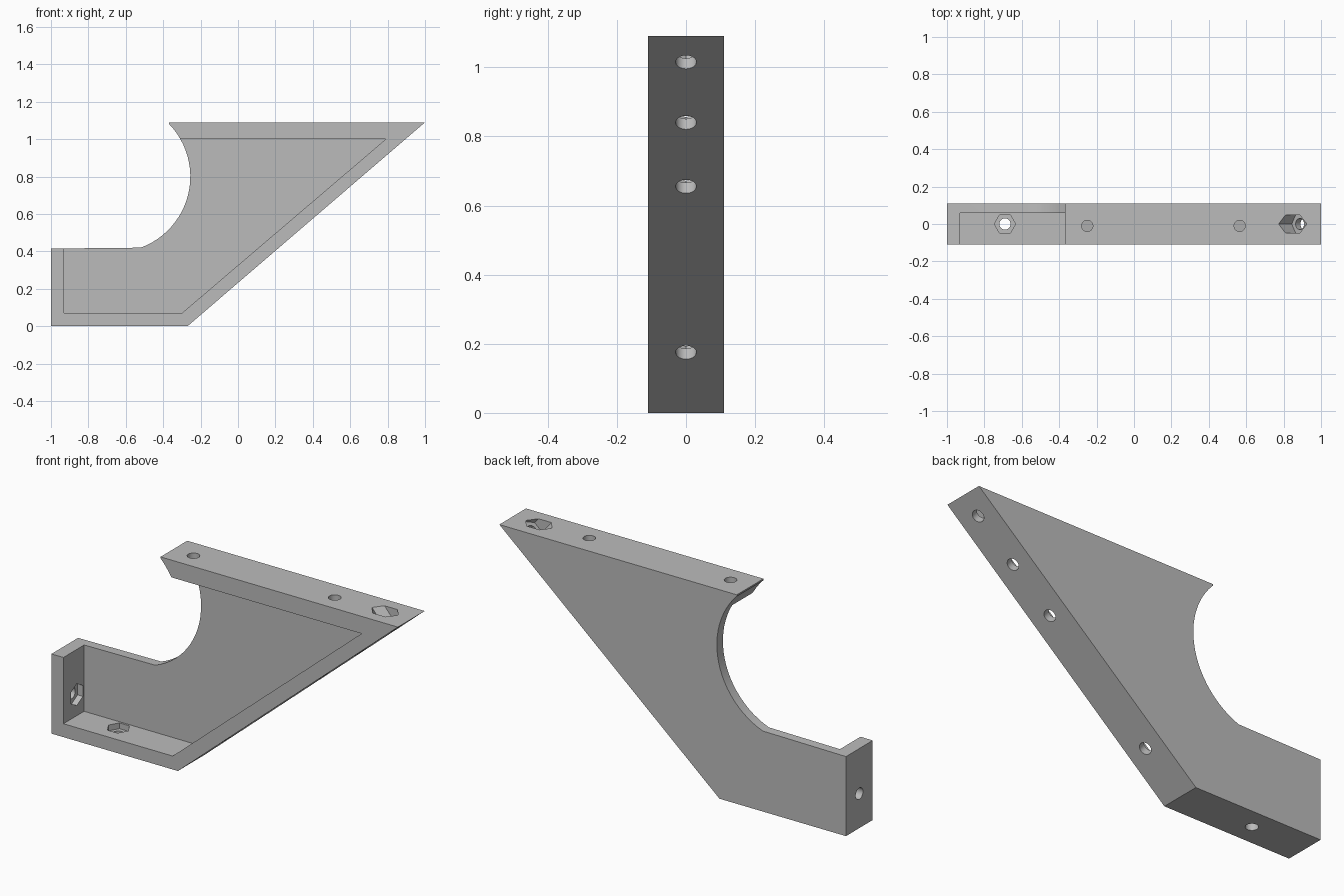
import bpy, math
from mathutils import Vector

cube = bpy.data.objects.get("Cube")
if cube:
    bpy.data.objects.remove(cube, do_unlink=True)

grey = bpy.data.materials.new("plain grey")
grey.use_nodes = True
colour = (0.5, 0.5, 0.5, 1)
grey.diffuse_color = colour
grey.node_tree.nodes["Principled BSDF"].inputs["Base Color"].default_value = colour

HALF = 0.11       # half depth of the bracket
HOLE_R = 0.03     # screw hole radius
NUT_R = 0.057     # corner radius of the nut recess
NUT_FLOOR = 0.04  # material left under each nut


def prism(name, profile, y0, y1):
    """Extrude an x-z profile from y0 to y1."""
    n = len(profile)
    verts = [(x, y, z) for y in (y0, y1) for x, z in profile]
    faces = [tuple(range(n)), tuple(reversed(range(n, 2 * n)))]
    faces += [(i, i + n, (i + 1) % n + n, (i + 1) % n) for i in range(n)]
    mesh = bpy.data.meshes.new(name)
    mesh.from_pydata(verts, [], faces)
    mesh.materials.append(grey)
    obj = bpy.data.objects.new(name, mesh)
    bpy.context.collection.objects.link(obj)
    return obj


def bore(name, start, direction, near, far, radius, sides):
    """Straight cutter along a direction, with corners in the x-z plane."""
    axis = Vector(direction).normalized()
    side = axis.cross(Vector((0, 1, 0)))
    ring = [2 * math.pi * i / sides for i in range(sides)]
    obj = prism(name, [(radius * math.cos(a), radius * math.sin(a)) for a in ring], near, far)
    for v in obj.data.vertices:
        u, d, w = v.co
        v.co = Vector(start) + axis * d + side * u + Vector((0, w, 0))
    return obj


def cut(target, cutter):
    """Subtract a cutter and remove it."""
    cutter.hide_render = True
    # Make normals point outward before the subtraction
    for obj in (target, cutter):
        bpy.ops.object.select_all(action="DESELECT")
        bpy.context.view_layer.objects.active = obj
        obj.select_set(True)
        bpy.ops.object.mode_set(mode="EDIT")
        bpy.ops.mesh.select_all(action="SELECT")
        bpy.ops.mesh.normals_make_consistent(inside=False)
        bpy.ops.object.mode_set(mode="OBJECT")
    bpy.context.view_layer.objects.active = target
    mod = target.modifiers.new("cut", "BOOLEAN")
    mod.operation, mod.solver, mod.object = "DIFFERENCE", "EXACT", cutter
    bpy.ops.object.modifier_apply(modifier=mod.name)
    bpy.data.objects.remove(cutter, do_unlink=True)


# Outer bracket body with the concave arc
cx, cz, r = -0.66, 0.80, 0.405
a0, a1 = math.acos(0.29 / r), -math.acos(0.14 / r)
steps = 24
arc = [(cx + r * math.cos(a0 + (a1 - a0) * i / steps),
        cz + r * math.sin(a0 + (a1 - a0) * i / steps)) for i in range(steps + 1)]
outline = [(-1, 0), (-0.27, 0), (1, 1.09), (-0.37, 1.09)] + arc + [(-1, 0.415)]
bracket = prism("bracket", outline, -HALF, HALF)

# Front pocket, leaving the back wall and flanges
cut(bracket, prism("pocket_cutter",
                   [(-0.93, 0.07), (-0.30, 0.07), (0.79, 1.0), (-0.93, 1.0)], -0.3, 0.06))

# Screw holes with hexagonal nut recesses: start, inward direction, recess end
inward = (-1.09, 0, 1.27)
nut_holes = [((-0.69, 0, 0), (0, 0, 1), 0.12), ((-1, 0, 0.18), (1, 0, 0), 0.12)]
for z, end in ((0.175, 0.12), (0.655, 0.12), (0.84, 0.12), (1.015, 0.25)):
    nut_holes.append(((-0.27 + z * 1.27 / 1.09, 0, z), inward, end))
for start, direction, end in nut_holes:
    cut(bracket, bore("hole_cutter", start, direction, -0.1, end, HOLE_R, 32))
    cut(bracket, bore("nut_cutter", start, direction, NUT_FLOOR, end + 0.01, NUT_R, 6))

# Plain holes through the top flange
for x in (-0.25, 0.565):
    cut(bracket, bore("top_hole_cutter", (x, -0.01, 1.09), (0, 0, -1), -0.1, 0.12, HOLE_R, 32))

bpy.ops.object.select_all(action="DESELECT")
bracket.select_set(True)
bpy.context.view_layer.objects.active = bracket
bpy.ops.object.shade_smooth_by_angle(angle=math.radians(30))
